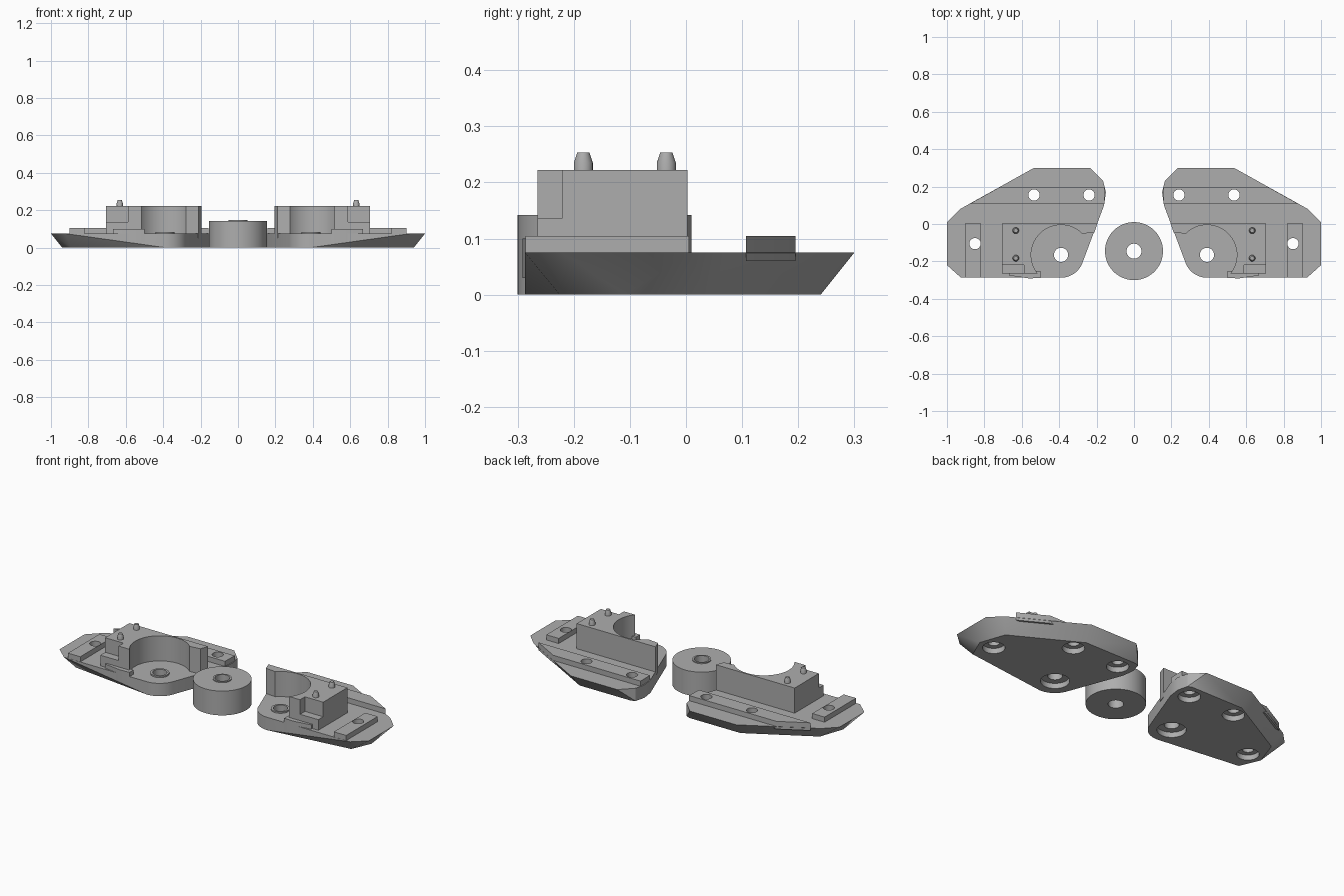
import bpy, bmesh, math
from mathutils import Vector

if "Cube" in bpy.data.objects:
    bpy.data.objects.remove(bpy.data.objects["Cube"])

grey = bpy.data.materials.new("plain grey")
grey.use_nodes = True
grey.diffuse_color = (0.42, 0.42, 0.42, 1)
grey.node_tree.nodes["Principled BSDF"].inputs["Base Color"].default_value = grey.diffuse_color


def finish(name, bm):
    bmesh.ops.recalc_face_normals(bm, faces=bm.faces)
    me = bpy.data.meshes.new(name)
    bm.to_mesh(me)
    bm.free()
    me.materials.append(grey)
    ob = bpy.data.objects.new(name, me)
    bpy.context.collection.objects.link(ob)
    return ob


def arc(cx, cy, r, a0, a1, n=24):
    angles = [math.radians(a0 + (a1 - a0) * i / n) for i in range(n + 1)]
    return [(cx + r * math.cos(a), cy + r * math.sin(a)) for a in angles]


def prism(name, outline, z0, z1):
    bm = bmesh.new()
    face = bm.faces.new([bm.verts.new((x, y, z0)) for x, y in outline])
    ext = bmesh.ops.extrude_face_region(bm, geom=[face])["geom"]
    bmesh.ops.translate(bm, vec=(0, 0, z1 - z0),
                        verts=[v for v in ext if isinstance(v, bmesh.types.BMVert)])
    return finish(name, bm)


def box(name, x0, x1, y0, y1, z0, z1):
    return prism(name, [(x0, y0), (x1, y0), (x1, y1), (x0, y1)], z0, z1)


def turned(name, cx, cy, profile, n=40):
    """Closed solid from stacked rings of (radius, height)."""
    bm = bmesh.new()
    rings = [[bm.verts.new((x, y, z)) for x, y in arc(cx, cy, r, 0, 360, n)[:-1]]
             for r, z in profile]
    for a, b in zip(rings, rings[1:]):
        for i in range(n):
            j = (i + 1) % n
            bm.faces.new((a[i], a[j], b[j], b[i]))
    bm.faces.new(rings[0])
    bm.faces.new(rings[-1])
    return finish(name, bm)


def activate(ob):
    bpy.ops.object.select_all(action="DESELECT")
    bpy.context.view_layer.objects.active = ob
    ob.select_set(True)


def cut(ob, cutters):
    for c in cutters:
        c.hide_render = True
        mod = ob.modifiers.new("cut", "BOOLEAN")
        mod.operation, mod.solver, mod.object = "DIFFERENCE", "EXACT", c
        activate(ob)
        bpy.ops.object.modifier_apply(modifier=mod.name)


HUB = (0.39, -0.165)
TOP = 0.075

# Hull plate: upper rim and smaller underside joined by sloping faces
inner = [(0.165, 0.23), (0.15, 0.17), (0.16, 0.1)] + arc(*HUB, 0.122, 200, 270, 12)
rim = [(0.235, 0.3), (0.535, 0.3), (0.93, 0.08), (1, 0.01), (1, -0.22), (0.925, -0.287)]
under = [(0.19, 0.24), (0.52, 0.24), (0.89, 0.035), (0.94, -0.11), (0.89, -0.225)]
bm = bmesh.new()
for pts, z in ((inner + rim, TOP), (inner + under, 0)):
    for x, y in pts:
        bm.verts.new((x, y, z))
bmesh.ops.convex_hull(bm, input=bm.verts[:])
bmesh.ops.dissolve_limit(bm, angle_limit=0.01, verts=bm.verts[:], edges=bm.edges[:])
base = finish("base_plate", bm)

# Raised strips that carry the screw holes
back_strip = prism("back_strip", [(0.159, 0.107), (0.88, 0.107), (0.722, 0.195), (0.157, 0.195)],
                   0.06, 0.105)
side_strip = box("side_strip", 0.82, 0.9, -0.286, 0.005, 0.07, 0.105)

# Tall block wrapped around the round pocket, with a stepped front corner
block = prism("pocket_block", [(0.195, 0.003), (0.705, 0.003), (0.705, -0.265)]
              + arc(*HUB, 0.16, -38.7, 135, 36) + [(0.212, -0.045)], 0.05, 0.222)
notch = box("notch_cutter", 0.587, 0.8, -0.4, -0.22, 0.137, 0.3)
cut(block, [notch])
front_tab = prism("front_tab", [(0.5, -0.25), (0.5, -0.288), (0.56, -0.291), (0.667, -0.275),
                                (0.667, -0.25)], 0.03, 0.1)

# Countersunk screw holes
screws = [(0.24, 0.155), (0.535, 0.155), (0.85, -0.105)]
bores = [turned("screw_cutter", x, y, [(0.058, -0.02), (0.058, 0.03), (0.03, 0.03), (0.03, 0.2)])
         for x, y in screws]
bores.append(turned("hub_cutter", *HUB, [(0.075, -0.02), (0.075, 0.03), (0.038, 0.03), (0.038, 0.2)]))
cut(base, bores)
cut(back_strip, bores[:2])
cut(side_strip, bores[2:3])

# Low collar round the pocket hole
collar = turned("hub_collar", *HUB, [(0.05, 0.07), (0.05, 0.083)])
cut(collar, bores[3:])

# Locating pins
pins = [turned("locating_pin", 0.632, y, [(0.017, 0.2), (0.017, 0.235), (0.011, 0.253)], 20)
        for y in (-0.035, -0.183)]

# Mirror every part to the other side
parts = [base, back_strip, side_strip, block, front_tab, collar] + pins
for ob in parts:
    mod = ob.modifiers.new("mirror", "MIRROR")
    mod.use_mirror_merge = False
    activate(ob)
    bpy.ops.object.modifier_apply(modifier=mod.name)

# Separate roller in the middle
roller = turned("centre_roller", 0, -0.145,
                [(0.155, 0), (0.155, 0.142), (0.05, 0.142), (0.05, 0.148)], 64)
roller_bore = turned("roller_cutter", 0, -0.145, [(0.04, -0.1), (0.04, 0.3)])
cut(roller, [roller_bore])
parts.append(roller)

for c in bores + [notch, roller_bore]:
    bpy.data.objects.remove(c)
for ob in parts:
    activate(ob)
    bpy.ops.object.shade_smooth_by_angle(angle=math.radians(30))
